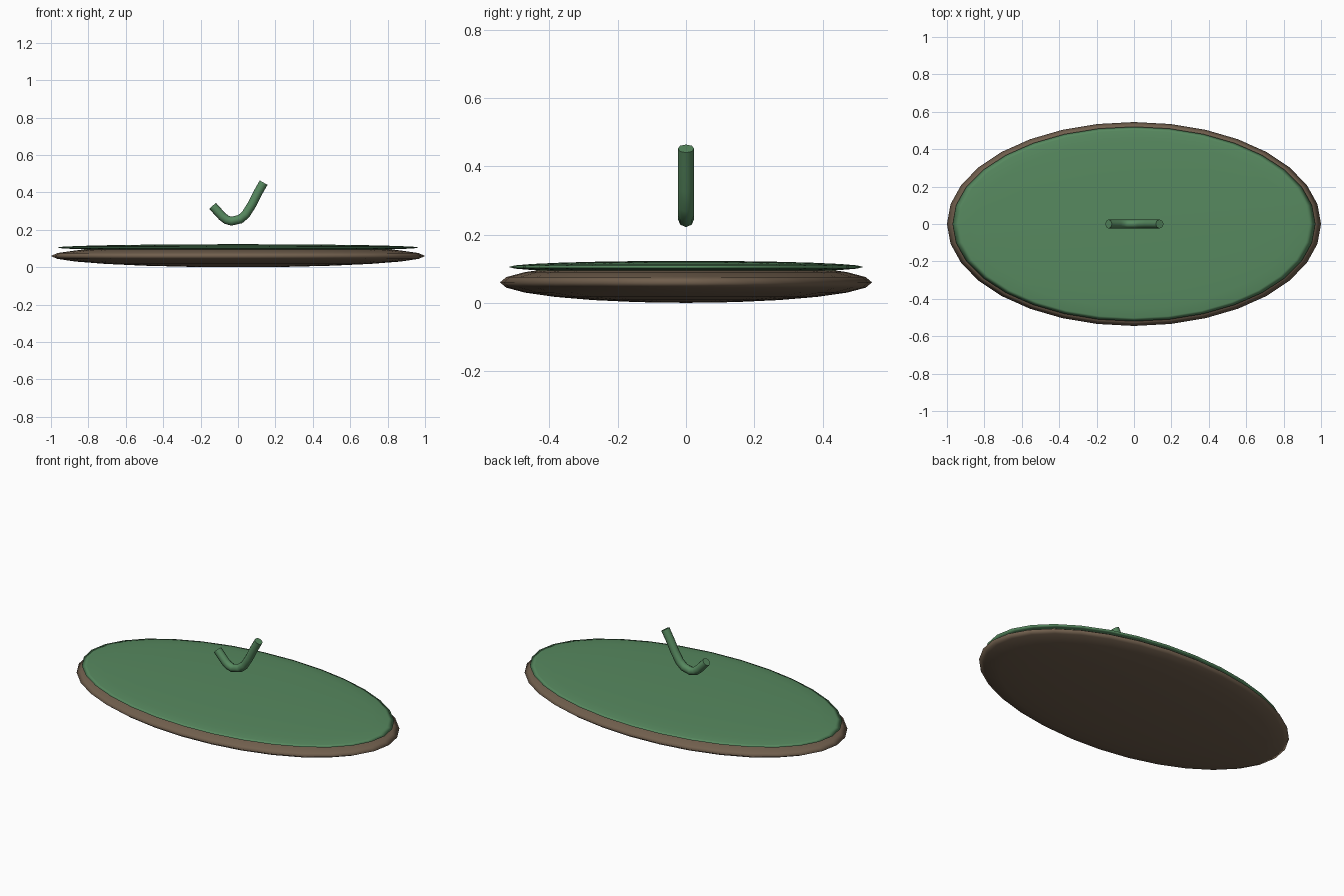
import bpy

if "Cube" in bpy.data.objects:
    bpy.data.objects.remove(bpy.data.objects["Cube"])


def material(name, rgb):
    m = bpy.data.materials.new(name)
    m.diffuse_color = (*rgb, 1)
    m.use_nodes = True
    m.node_tree.nodes["Principled BSDF"].inputs["Base Color"].default_value = m.diffuse_color
    return m


green = material("leaf green", (0.095, 0.25, 0.115))
brown = material("earth brown", (0.165, 0.115, 0.075))


def flat_disc(name, z, radii, mat):
    """Smooth flattened sphere."""
    bpy.ops.mesh.primitive_uv_sphere_add(segments=32, ring_count=12, location=(0, 0, z))
    ob = bpy.context.object
    ob.name = name
    ob.scale = radii
    bpy.ops.object.transform_apply(location=False, rotation=False, scale=True)
    bpy.ops.object.shade_smooth()
    ob.data.materials.append(mat)
    return ob


# Earth base and the thin grass layer on top
flat_disc("earth_base", 0.06, (1.0, 0.545, 0.06), brown)
flat_disc("grass_top", 0.105, (0.97, 0.52, 0.018), green)

# Bent stem floating above the grass
path = [(-0.136, 0.328), (-0.085, 0.272), (-0.062, 0.254), (-0.035, 0.246),
        (0.012, 0.257), (0.042, 0.283), (0.075, 0.336), (0.105, 0.396), (0.137, 0.452)]
curve = bpy.data.curves.new("stem", "CURVE")
curve.dimensions = "3D"
curve.bevel_depth = 0.024
curve.bevel_resolution = 2
curve.use_fill_caps = True
spline = curve.splines.new("POLY")
spline.points.add(len(path) - 1)
for p, (x, z) in zip(spline.points, path):
    p.co = (x, 0, z, 1)
stem = bpy.data.objects.new("stem", curve)
bpy.context.collection.objects.link(stem)
curve.materials.append(green)

# Turn the stem into a mesh with smooth sides and sharp end caps
bpy.ops.object.select_all(action="DESELECT")
stem.select_set(True)
bpy.context.view_layer.objects.active = stem
bpy.ops.object.convert(target="MESH")
bpy.ops.object.shade_smooth_by_angle(angle=0.9)
